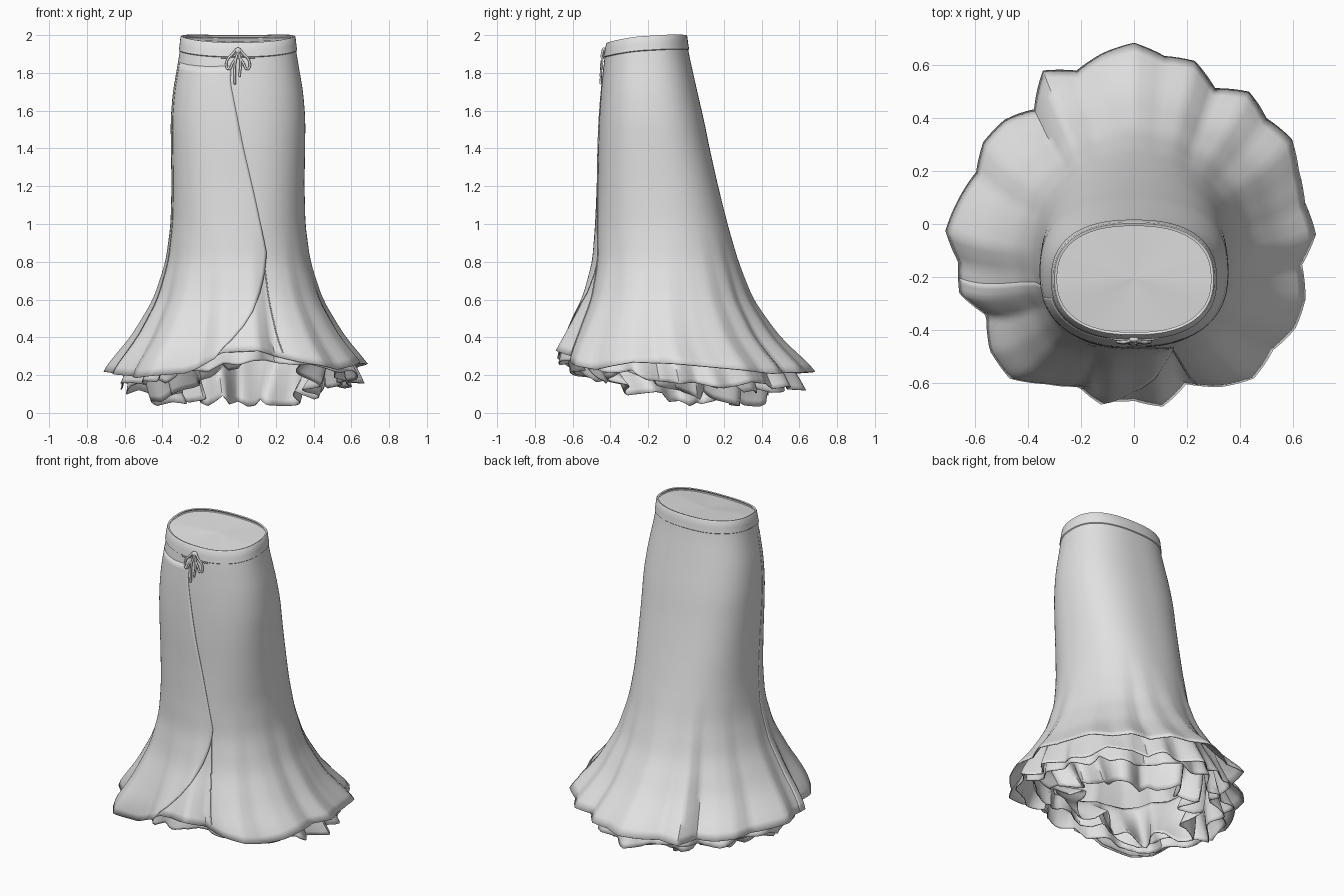
import bpy, math, random
from math import sin, cos, radians, degrees, acos, pi

random.seed(4)
if "Cube" in bpy.data.objects:
    bpy.data.objects.remove(bpy.data.objects["Cube"])

fabric = bpy.data.materials.new("pale_grey_fabric")
fabric.use_nodes = True
GREY = (0.76, 0.76, 0.76, 1)
fabric.diffuse_color = GREY
fabric.node_tree.nodes["Principled BSDF"].inputs["Base Color"].default_value = GREY

# Silhouette: height, half width, front y, back y
PROFILE = [(2.0, .298, -.41, .0), (1.9, .31, -.43, .015), (1.7, .345, -.45, .06),
           (1.55, .357, -.46, .095), (1.4, .355, -.465, .125), (1.2, .352, -.467, .17),
           (1.0, .357, -.475, .22), (.8, .38, -.49, .275), (.6, .438, -.54, .348),
           (.4, .545, -.64, .48), (.3, .62, -.69, .58), (.2, .69, -.71, .68)]
# Hem radius every ten degrees, as a percentage
FOLDS = [70, 66, 66, 68, 64, 66, 60, 66, 65, 69, 66, 62, 67, 57, 62, 64, 62, 66,
         70, 66, 68, 62, 68, 70, 64, 60, 66, 65, 69, 61, 67, 71, 68, 71, 71, 66]
# Hem height by angle, and the wrap edge by height
HEM = [(0, .26), (45, .21), (90, .22), (135, .2), (180, .22), (220, .19), (245, .22),
       (262, .32), (280, .33), (300, .27), (320, .23), (340, .27), (360, .26)]
WRAP = [(.2, -.27), (.25, -.2), (.32, -.12), (.4, -.03), (.47, .03), (.55, .08), (.65, .115),
        (.75, .138), (.87, .15), (1.1, .098), (1.4, .03), (1.75, -.04), (1.95, -.03)]


def lookup(table, v):
    """Linear interpolation in a table sorted by its first column."""
    rows = sorted(table)
    if v <= rows[0][0]:
        return rows[0][1:]
    for a, b in zip(rows, rows[1:]):
        if v <= b[0]:
            f = (v - a[0]) / (b[0] - a[0])
            return [p + (q - p) * f for p, q in zip(a[1:], b[1:])]
    return rows[-1][1:]


def smooth_profile(z):
    near = [lookup(PROFILE, z + d) for d in (-.04, 0, .04)]
    return [sum(c) / len(c) for c in zip(*near)]


def fold(deg):
    i = int(deg // 10)
    f = deg / 10 - i
    return (FOLDS[i % 36] * (1 - f) + FOLDS[(i + 1) % 36] * f) / 66 - 1


def rim(deg):
    s = sin(radians(deg))
    return 1.993 + .02 * s - .015 * s * s


def squareness(z):
    """Exponent of the rounded cross-section: boxier at the hips, round at the hem."""
    return .83 + .17 * min(1, max(0, (1.2 - z) / .8))


def skin(deg, z, offset=0.0, scale=1.0, extra=0.0):
    """Point on the skirt surface at an angle and height."""
    a, front, back = smooth_profile(z)
    w = min(1, max(0, (1.0 - z) / .72)) ** 1.4
    k = (1 + w * fold(deg % 360) + extra) * scale
    c, s = cos(radians(deg)), sin(radians(deg))
    e = squareness(z)
    x = (a * k + offset) * math.copysign(abs(c) ** e, c)
    y = ((back - front) / 2 * k + offset) * math.copysign(abs(s) ** e, s)
    return (x, (front + back) / 2 + y, z)


def front_angle(x, z):
    """Angle of the front surface point with a given x."""
    c = x / smooth_profile(z)[0]
    return 360 - degrees(acos(math.copysign(abs(c) ** (1 / squareness(z)), c)))


def finish(ob, angle=50):
    bpy.ops.object.select_all(action="DESELECT")
    ob.select_set(True)
    bpy.context.view_layer.objects.active = ob
    bpy.ops.object.shade_smooth_by_angle(angle=radians(angle))


def sheet(name, rows, closed=True, thick=0.0, angle=50):
    """Mesh a grid of points, rows running from top to bottom."""
    n = len(rows[0])
    verts = [p for row in rows for p in row]
    faces = [(r * n + i, (r + 1) * n + i, (r + 1) * n + (i + 1) % n, r * n + (i + 1) % n)
             for r in range(len(rows) - 1) for i in range(n if closed else n - 1)]
    mesh = bpy.data.meshes.new(name)
    mesh.from_pydata(verts, [], faces)
    mesh.materials.append(fabric)
    ob = bpy.data.objects.new(name, mesh)
    bpy.context.collection.objects.link(ob)
    if thick:
        mod = ob.modifiers.new("thickness", "SOLIDIFY")
        mod.thickness, mod.offset = thick, -1
    finish(ob, angle)


SEG = 144
ANGLES = [i * 360 / SEG for i in range(SEG)]


def drop(deg, t):
    top = rim(deg) - .01
    return top + (lookup(HEM, deg % 360)[0] - top) * t


# Main skirt
sheet("skirt_body", [[skin(d, drop(d, t / 44)) for d in ANGLES] for t in range(45)], thick=.006)

# Wrap panel, blending into the body at the side and free along its curved front edge
rows = []
for t in range(3, 45):
    row = []
    for i in range(41):
        z = drop(265, t / 44)
        end = front_angle(lookup(WRAP, z)[0], z)
        f = i / 40
        d = 195 + (end - 195) * f
        row.append(skin(d, drop(d, t / 44) - .012 * t / 44 * f, .001 + .011 * f * t / 44))
    rows.append(row)
sheet("wrap_panel", rows, closed=False, thick=.004)

# Waistband with a rounded rim
BAND = [(0, -.01), (-.003, .0), (.004, .004), (.04, .005), (.072, .005), (.076, .0)]
sheet("waistband", [[skin(d, rim(d) - dz, off) for d in ANGLES] for dz, off in BAND], angle=40)

# Inner lining closing the waist, just under the rim
lining = []
for s in (.01, .25, .5, .75, 1):
    lining.append([skin(d, 1.97, -.004, s)[:2] + (1.965 + (rim(d) - 1.98) * s,) for d in ANGLES])
sheet("waist_lining", lining)


# Ruffled underskirts with jagged hems, cut higher on the open side of the wrap
def ruffle(name, top, bottom, lift, scale_top, scale_low, folds, depth, jag):
    phase = random.uniform(0, 2 * pi)
    jags = [random.uniform(-jag, jag) for _ in range(48)]
    rows = []
    for r in range(13):
        t = r / 12
        row = []
        for i, d in enumerate(ANGLES):
            j, f = i // 3, (i % 3) / 3
            tooth = jags[j] * (1 - f) + jags[(j + 1) % 48] * f
            low = bottom + lift * (.5 + .5 * cos(radians(d - 290))) ** 3 + tooth
            wave = sin(folds * radians(d) + phase + 1.3 * sin(3 * radians(d)))
            x, y, _ = skin(d, top + (.25 - top) * t, 0, scale_top + (scale_low - scale_top) * t,
                           depth * t * wave)
            row.append((x, y, top + (low - top) * t))
        rows.append(row)
    sheet(name, rows, thick=.005)


ruffle("outer_ruffle", .42, .14, .12, .97, .93, 17, .04, .025)
ruffle("middle_ruffle", .42, .12, .18, .94, .82, 13, .06, .03)
ruffle("inner_ruffle", .42, .06, .22, .91, .58, 11, .16, .03)


# Seam, drawstring and bow cords
def cord(name, points, radius, cyclic=False):
    curve = bpy.data.curves.new(name, "CURVE")
    curve.dimensions = "3D"
    curve.bevel_depth, curve.bevel_resolution, curve.resolution_u = radius, 2, 6
    sp = curve.splines.new("BEZIER")
    sp.bezier_points.add(len(points) - 1)
    for bp, p in zip(sp.bezier_points, points):
        bp.co = p
        bp.handle_left_type = bp.handle_right_type = "AUTO"
    sp.use_cyclic_u = cyclic
    curve.use_fill_caps = True
    curve.materials.append(fabric)
    ob = bpy.data.objects.new(name, curve)
    bpy.context.collection.objects.link(ob)


cord("under_panel_seam", [skin(289 + 5 * i / 24, .87 - .55 * i / 24, .001) for i in range(25)], .003)
for side, name in ((-1, "right"), (1, "left")):
    cord(name + "_bow_loop", [(0, -.435, 1.92), (side * .03, -.445, 1.9), (side * .062, -.444, 1.85),
                              (side * .05, -.448, 1.82), (side * .03, -.448, 1.85)], .006, True)
    cord(name + "_bow_tail", [(0, -.438, 1.915), (side * .014, -.446, 1.86),
                              (side * .012 - .005, -.452, 1.76 + side * .02)], .006)
    cord(name + "_drawstring", [(side * .09, -.432, 1.88), (side * .045, -.438, 1.885),
                                (0, -.438, 1.915)], .004)

bpy.ops.mesh.primitive_uv_sphere_add(segments=16, ring_count=10, radius=.016, location=(0, -.436, 1.918))
knot = bpy.context.object
knot.name = "bow_knot"
knot.scale = (1.2, .7, 1)
knot.data.materials.append(fabric)
finish(knot)
